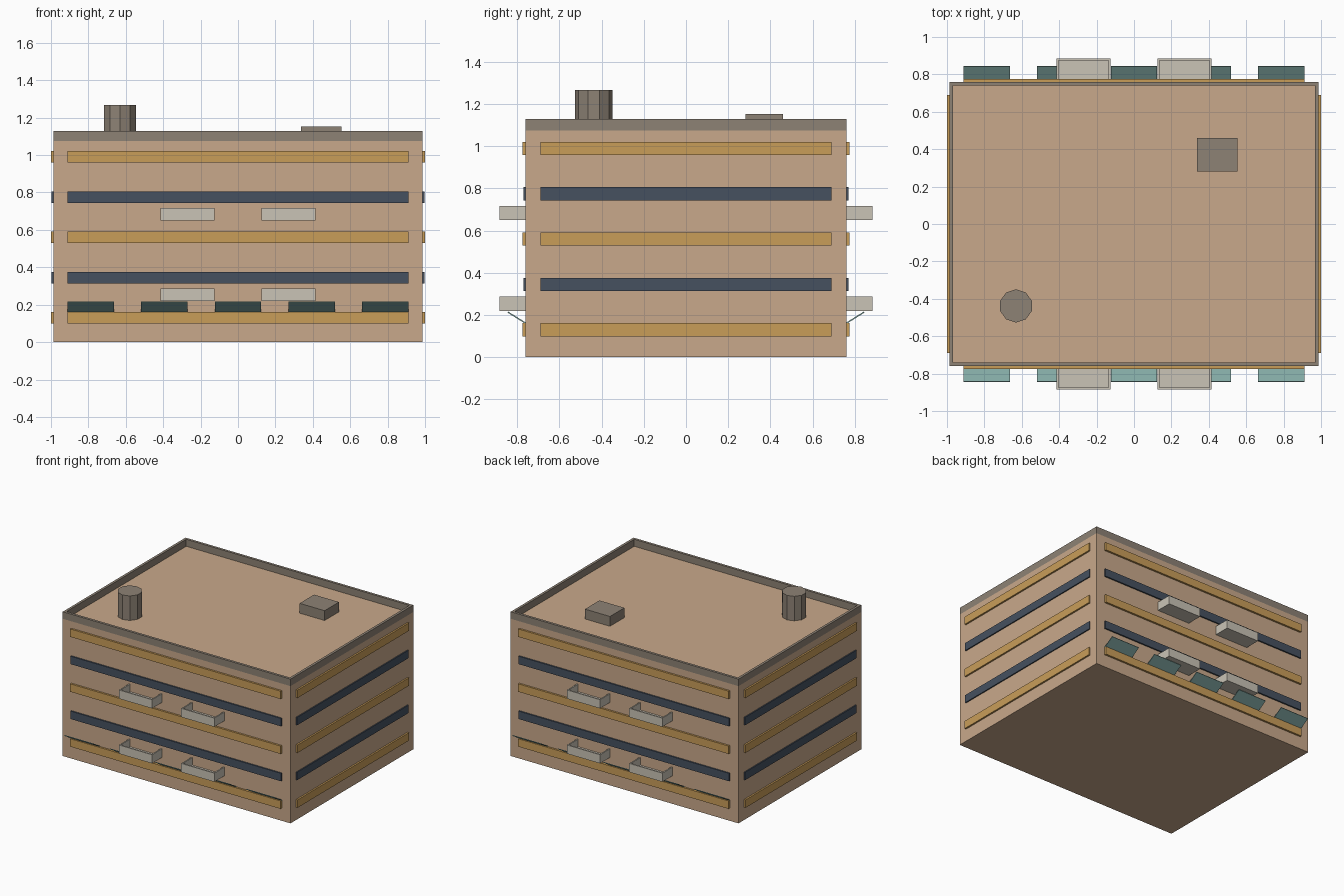
import bpy
import bmesh
import math
from mathutils import Matrix, Vector

cube = bpy.data.objects.get("Cube")
if cube:
    bpy.data.objects.remove(cube, do_unlink=True)


def material(name, hex_code):
    def linear(c):
        return c / 12.92 if c <= 0.04045 else ((c + 0.055) / 1.055) ** 2.4
    rgb = [linear(int(hex_code[i:i + 2], 16) / 255) for i in (0, 2, 4)]
    mat = bpy.data.materials.new(name)
    mat.use_nodes = True
    mat.diffuse_color = (*rgb, 1)
    bsdf = mat.node_tree.nodes["Principled BSDF"]
    bsdf.inputs["Base Color"].default_value = (*rgb, 1)
    bsdf.inputs["Roughness"].default_value = 0.8
    return mat


WALL = material("tan wall", "C9A98B")
TRIM = material("grey brown trim", "8D8275")
GOLD = material("ochre band", "C99D59")
GLASS = material("dark window", "465160")
PALE = material("pale balcony", "CAC4B6")
TEAL = material("teal awning", "82A8A3")


def add_object(name, bm, mat):
    mesh = bpy.data.meshes.new(name)
    bm.to_mesh(mesh)
    bm.free()
    mesh.materials.append(mat)
    obj = bpy.data.objects.new(name, mesh)
    bpy.context.collection.objects.link(obj)
    return obj


def add_block(bm, low, high):
    """Add a box between two opposite corners."""
    low, high = Vector(low), Vector(high)
    place = Matrix.Translation((low + high) / 2) @ Matrix.Diagonal((*(high - low), 1))
    bmesh.ops.create_cube(bm, size=1, matrix=place)


def block(name, low, high, mat):
    bm = bmesh.new()
    add_block(bm, low, high)
    return add_object(name, bm, mat)


HX, HY, ROOF, TOP = 0.987, 0.76, 1.075, 1.13

# Main body
block("building_body", (-HX, -HY, 0), (HX, HY, ROOF), WALL)

# Parapet ring around the roof
bm = bmesh.new()
T = 0.02
for s in (-1, 1):
    add_block(bm, (-HX, s * HY - T * (s > 0), ROOF), (HX, s * HY + T * (s < 0), TOP))
    add_block(bm, (s * HX - T * (s > 0), T - HY, ROOF),
              (s * HX + T * (s < 0), HY - T, TOP))
add_object("roof_parapet", bm, TRIM)

# Rooftop hatch and ten-sided tank
block("roof_hatch", (0.337, 0.282, ROOF), (0.553, 0.46, 1.152), TRIM)
bm = bmesh.new()
bmesh.ops.create_cone(bm, cap_ends=True, segments=10, radius1=0.089, radius2=0.089,
                      depth=1.267 - ROOF,
                      matrix=Matrix.Translation((-0.631, -0.438, (1.267 + ROOF) / 2)))
add_object("roof_tank", bm, TRIM)

# Alternating ochre bands and window strips on all four sides
for level in range(5):
    z = 0.13 + level * 0.215
    is_window = level % 2 == 1
    label, mat, out = ("window_strip", GLASS, 0.011) if is_window else ("ochre_band", GOLD, 0.015)
    low, high = z - 0.031, z + 0.031
    for s, side in ((-1, "front"), (1, "back")):
        y0, y1 = sorted((s * (HY - 0.01), s * (HY + out)))
        block(f"{side}_{label}_{level}", (-0.912, y0, low), (0.912, y1, high), mat)
    for s, side in ((-1, "right"), (1, "left")):
        x0, x1 = sorted((s * (HX - 0.01), s * (HX + out - 0.002)))
        block(f"{side}_{label}_{level}", (x0, -0.69, low), (x1, 0.69, high), mat)


def balcony(name, x, z, s):
    """Open-topped tray: floor, outer wall and two end walls."""
    bm = bmesh.new()
    w, h, t, out = 0.144, 0.068, 0.01, 0.884
    pieces = [(-w, w, HY, out, 0, t), (-w, w, out - t, out, t, h),
              (-w, t - w, HY, out - t, t, h), (w - t, w, HY, out - t, t, h)]
    for x0, x1, y0, y1, z0, z1 in pieces:
        ya, yb = sorted((s * y0, s * y1))
        add_block(bm, (x + x0, ya, z + z0), (x + x1, yb, z + z1))
    add_object(name, bm, PALE)


def awning(name, x, s):
    """Thin sheet tilting up and away from the wall."""
    bm = bmesh.new()
    place = (Matrix.Translation((x, s * 0.802, 0.187))
             @ Matrix.Rotation(s * math.radians(32), 4, "X")
             @ Matrix.Diagonal((0.248, 0.1, 0.006, 1)))
    bmesh.ops.create_cube(bm, size=1, matrix=place)
    add_object(name, bm, TEAL)


# Balconies and awnings on the front and back
for s, side in ((-1, "front"), (1, "back")):
    for floor, z in enumerate((0.219, 0.65)):
        for x, end in ((-0.27, "right"), (0.27, "left")):
            balcony(f"{side}_{end}_balcony_{floor}", x, z, s)
    for i in range(5):
        awning(f"{side}_awning_{i}", (i - 2) * 0.394, s)
